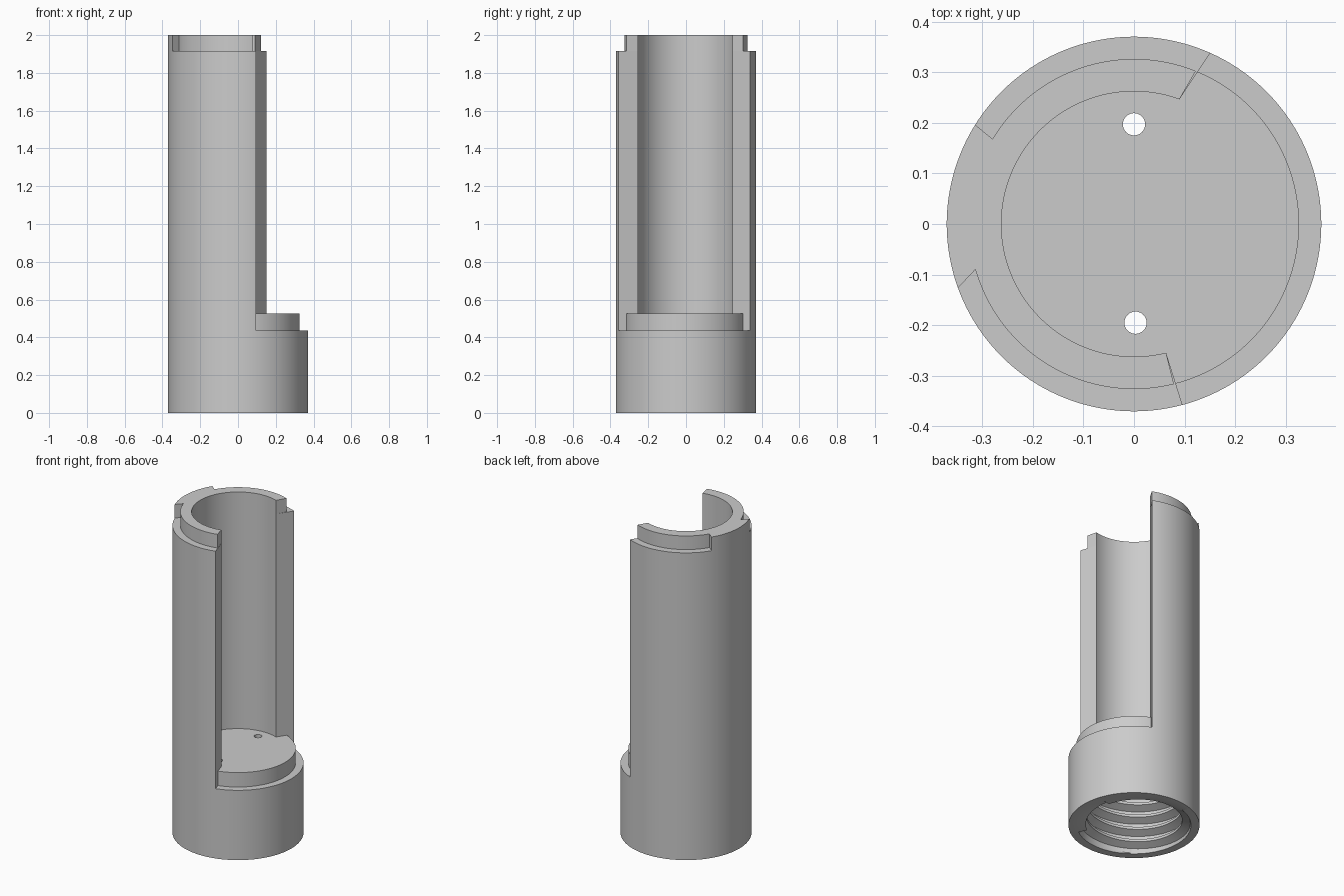
import bpy, bmesh
from math import cos, sin, pi, radians

cube = bpy.data.objects.get("Cube")
if cube:
    bpy.data.objects.remove(cube)

grey = bpy.data.materials.new("plain_grey")
grey.use_nodes = True
colour = (0.6, 0.6, 0.6, 1)
grey.diffuse_color = colour
grey.node_tree.nodes["Principled BSDF"].inputs["Base Color"].default_value = colour

N = 360                      # one side per degree
R, STEP_R, BORE = 0.37, 0.326, 0.262
LEDGE, FLOOR, SHOULDER, TOP = 0.435, 0.525, 1.915, 2.0


def finish(bm, name):
    bmesh.ops.recalc_face_normals(bm, faces=bm.faces)
    mesh = bpy.data.meshes.new(name)
    bm.to_mesh(mesh)
    bm.free()
    mesh.materials.append(grey)
    obj = bpy.data.objects.new(name, mesh)
    bpy.context.collection.objects.link(obj)
    return obj


def arc(r, a, b):
    step = 1 if b >= a else -1
    return [(r * cos(radians(d)), r * sin(radians(d))) for d in range(a, b + step, step)]


def prism(name, outline, z0, z1):
    bm = bmesh.new()
    face = bm.faces.new([bm.verts.new((x, y, z0)) for x, y in outline])
    out = bmesh.ops.extrude_face_region(bm, geom=[face])
    for v in out["geom"]:
        if isinstance(v, bmesh.types.BMVert):
            v.co.z = z1
    return finish(bm, name)


def combine(target, other, operation):
    mod = target.modifiers.new("combine", "BOOLEAN")
    mod.operation, mod.solver, mod.object = operation, "EXACT", other
    bpy.context.view_layer.objects.active = target
    bpy.ops.object.modifier_apply(modifier=mod.name)
    bpy.data.objects.remove(other)


def threaded_base():
    """Stepped solid of revolution with a helical thread cut into its underside."""
    bm = bmesh.new()
    cache = {}

    def vert(r, j, z):
        a = 2 * pi * (j % N) / N
        key = (round(r, 5), j % N, round(z, 5))
        if key not in cache:
            cache[key] = bm.verts.new((r * cos(a), r * sin(a), z))
        return cache[key]

    def quad(*corners):
        unique = list(dict.fromkeys(corners))
        if len(unique) > 2:
            bm.faces.new(unique)

    # thread profile: (fraction of pitch, radius)
    profile = [(0, 0.272), (0.2, 0.272), (0.4, 0.318), (0.75, 0.318)]
    pitch, depth, rim = 0.08, 0.36, 0.322
    rows = [(turn + f, r) for turn in range(-1, 6) for f, r in profile]

    def thread(i, j):
        f, r = rows[i]
        z = (f + j / N) * pitch
        if z <= 0.004:
            return vert(rim, j, 0)
        if z >= depth - 0.004:
            return vert(BORE + 0.01, j, depth)
        return vert(r, j, z)

    for j in range(N):
        for i in range(len(rows) - 1):
            quad(thread(i, j), thread(i, j + 1), thread(i + 1, j + 1), thread(i + 1, j))
        outer = [(rim, 0), (R, 0), (R, LEDGE), (STEP_R, LEDGE), (STEP_R, FLOOR)]
        for (r0, z0), (r1, z1) in zip(outer, outer[1:]):
            quad(vert(r0, j, z0), vert(r0, j + 1, z0), vert(r1, j + 1, z1), vert(r1, j, z1))
    for r, z in ((BORE + 0.01, depth), (STEP_R, FLOOR)):
        bm.faces.new([vert(r, j, z) for j in range(N)])
    return finish(bm, "threaded_holder")


body = threaded_base()

# Open-sided tall wall
wall = prism("wall", arc(R, 66, 285) + arc(BORE, 284, 70), LEDGE, SHOULDER)

# Thin collar on the wall, with one full-width key
collar = prism("collar", arc(STEP_R, 68, 149) + arc(R, 148, 200) + arc(STEP_R, 196, 284)
               + arc(BORE, 284, 70), SHOULDER, TOP)
combine(wall, collar, "UNION")
combine(body, wall, "UNION")

# Two small holes through the floor
for x, y in ((0, 0.197), (0.003, -0.195)):
    ring = [(x + 0.022 * cos(2 * pi * k / 32), y + 0.022 * sin(2 * pi * k / 32)) for k in range(32)]
    combine(body, prism("hole_cutter", ring, 0.3, 0.6), "DIFFERENCE")

bpy.ops.object.select_all(action="DESELECT")
body.select_set(True)
bpy.context.view_layer.objects.active = body
bpy.ops.object.shade_smooth_by_angle(angle=radians(30))
